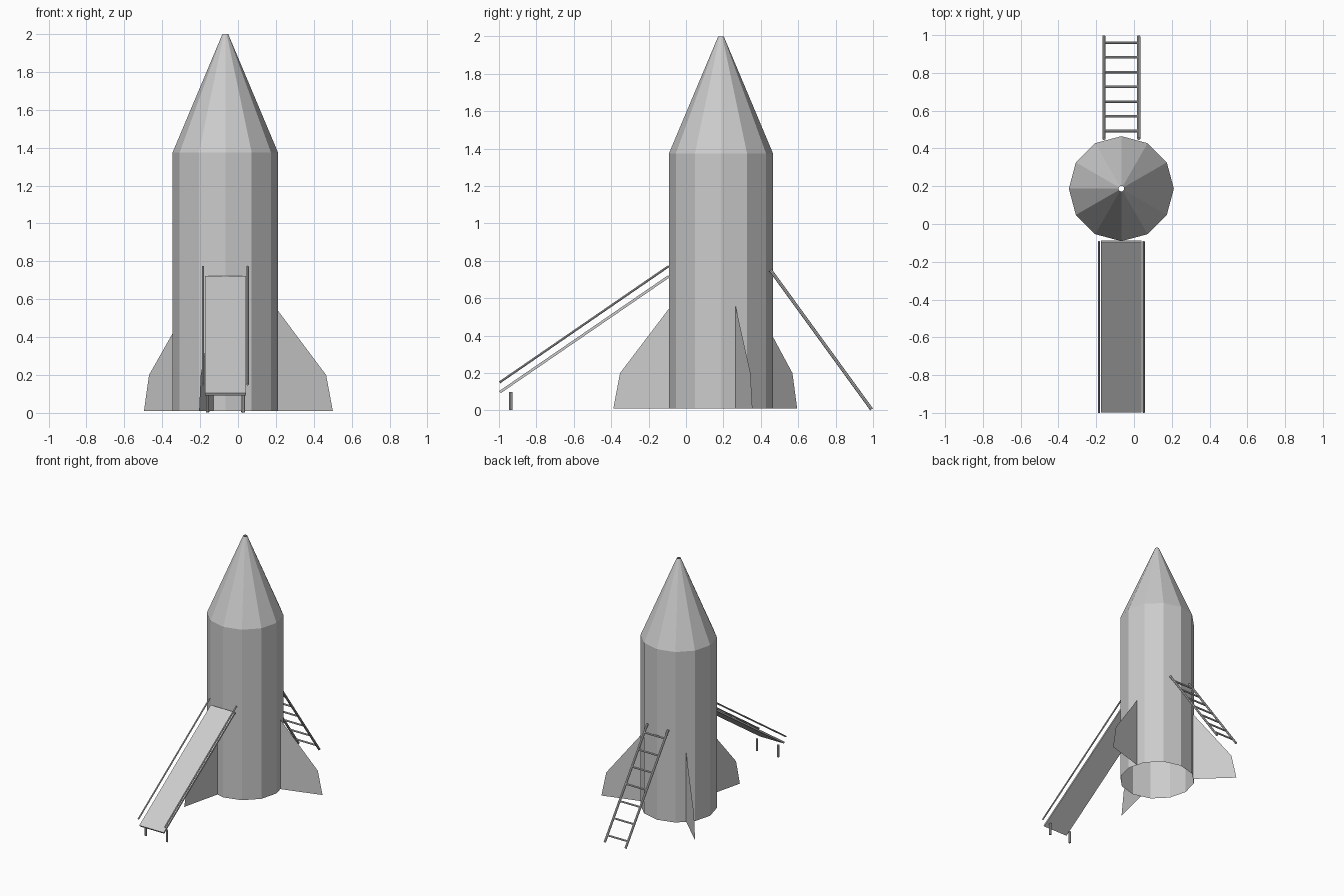
import bpy
from math import sin, cos, radians, tau, hypot, atan2
from mathutils import Vector

if "Cube" in bpy.data.objects:
    bpy.data.objects.remove(bpy.data.objects["Cube"])

CX, CY = -0.067, 0.187     # rocket axis
R, SIDES = 0.278, 12


def mesh_object(name, verts, faces):
    me = bpy.data.meshes.new(name)
    me.from_pydata(verts, [], faces)
    me.update()
    ob = bpy.data.objects.new(name, me)
    bpy.context.collection.objects.link(ob)
    return ob


def rod(name, a, b, r, sides=8):
    a, b = Vector(a), Vector(b)
    d = b - a
    bpy.ops.mesh.primitive_cylinder_add(vertices=sides, radius=r, depth=d.length, location=(a + b) / 2)
    ob = bpy.context.object
    ob.name = name
    ob.rotation_euler = d.to_track_quat('Z', 'Y').to_euler()
    return ob


# Hull: open shell with a straight body and a tapered nose
verts = [(CX + r * cos(tau * i / SIDES), CY + r * sin(tau * i / SIDES), z)
         for r, z in ((R, 0.01), (R, 1.375), (0.015, 2.0)) for i in range(SIDES)]
faces = [(k * SIDES + i, k * SIDES + (i + 1) % SIDES,
          (k + 1) * SIDES + (i + 1) % SIDES, (k + 1) * SIDES + i)
         for k in range(2) for i in range(SIDES)]
mesh_object("rocket_hull", verts, faces)

# Three thin fins around the hull
profile = [(0.27, 0.01), (0.592, 0.01), (0.555, 0.2), (0.27, 0.565)]
for k in range(3):
    a = radians(16.5 + 120 * k)
    mesh_object(f"fin_{k + 1}", [(CX + r * cos(a), CY + r * sin(a), z) for r, z in profile],
                [(0, 1, 2, 3)])

# Slide board
y0, z0, y1, z1 = -0.995, 0.098, -0.092, 0.717
bpy.ops.mesh.primitive_cube_add(size=1, location=(CX, (y0 + y1) / 2, (z0 + z1) / 2))
board = bpy.context.object
board.name = "slide_board"
board.scale = (0.216, hypot(y1 - y0, z1 - z0), 0.014)
board.rotation_euler.x = atan2(z1 - z0, y1 - y0)

# Slide handrails and feet, ladder side rails
for side, s in (("left", -1), ("right", 1)):
    x = CX + s * 0.118
    rod(f"slide_handrail_{side}", (x, -0.997, 0.15), (x, -0.092, 0.772), 0.006)
    x = CX + s * 0.094
    rod(f"slide_foot_{side}", (x, -0.937, 0.003), (x, -0.937, 0.098), 0.009)
    x = CX + s * 0.092
    rod(f"ladder_rail_{side}", (x, 0.992, 0.006), (x, 0.452, 0.75), 0.009)

# Ladder rungs
for i in range(7):
    y = 0.492 + i * 0.078
    z = 0.75 - (y - 0.452) * 0.744 / 0.54
    rod(f"ladder_rung_{i + 1}", (CX - 0.092, y, z), (CX + 0.092, y, z), 0.007)
